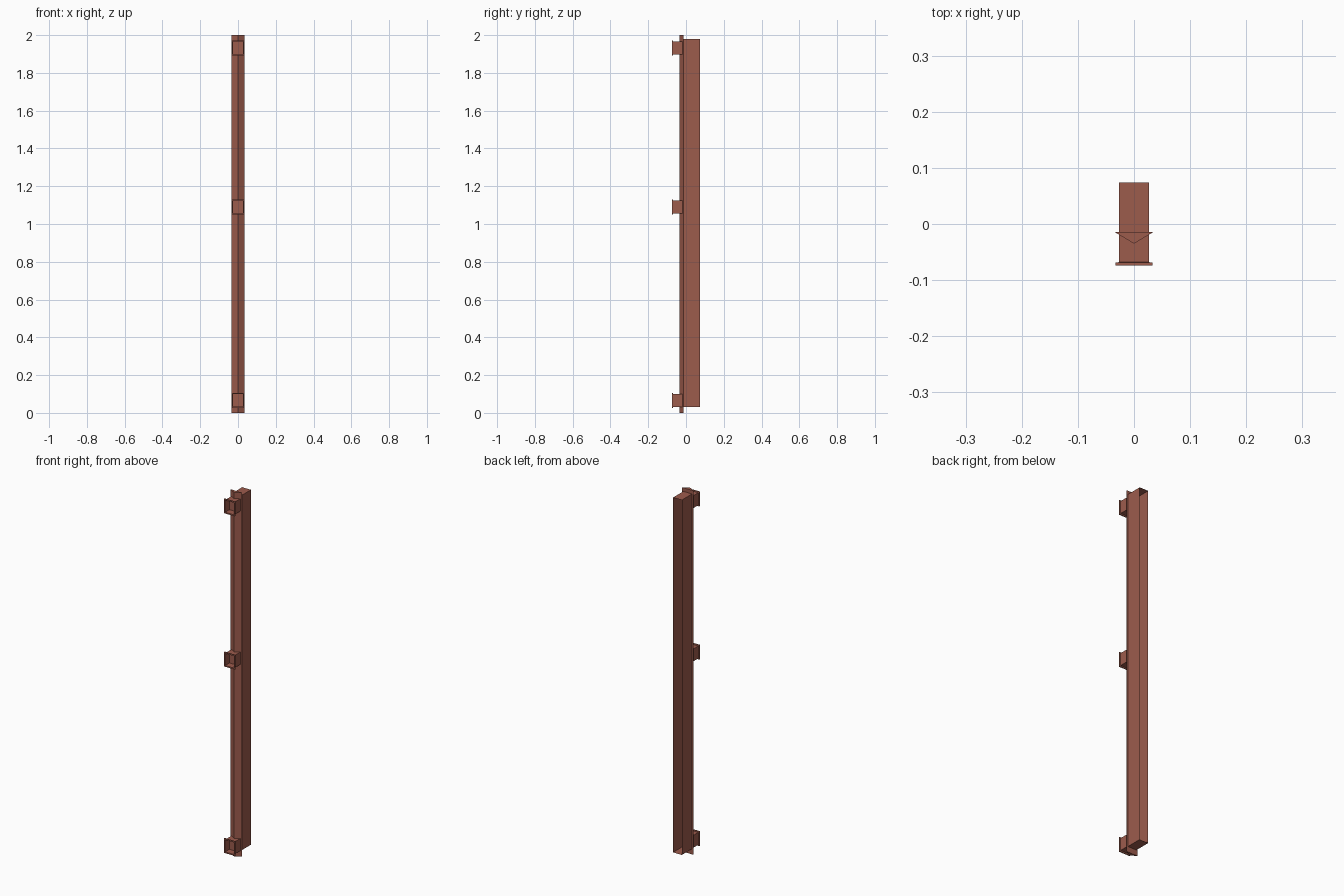
import bpy, bmesh

if "Cube" in bpy.data.objects:
    bpy.data.objects.remove(bpy.data.objects["Cube"])

paint = bpy.data.materials.new("red_brown_paint")
paint.diffuse_color = (0.335, 0.106, 0.073, 1)
paint.use_nodes = True
paint.node_tree.nodes["Principled BSDF"].inputs["Base Color"].default_value = paint.diffuse_color


def finish(name, bm, recalc=True):
    if recalc:
        bmesh.ops.recalc_face_normals(bm, faces=bm.faces)
    me = bpy.data.meshes.new(name)
    bm.to_mesh(me)
    bm.free()
    me.materials.append(paint)
    ob = bpy.data.objects.new(name, me)
    bpy.context.collection.objects.link(ob)
    return ob


# Main post: a channel with closed ends, open at the back
bm = bmesh.new()
bmesh.ops.create_cube(bm, size=1)
for v in bm.verts:
    v.co.x *= 0.053
    v.co.y = 0.074 if v.co.y > 0 else -0.014
    v.co.z = 1.98 if v.co.z > 0 else 0.03
bm.normal_update()
back = [f for f in bm.faces if f.normal.y > 0.9]
bmesh.ops.delete(bm, geom=back, context='FACES_ONLY')
finish("post_channel", bm, False)

# Triangular front strip with a central ridge
bm = bmesh.new()
profile = [(-0.035, -0.014), (0, -0.035), (0.035, -0.014)]
base = bm.faces.new([bm.verts.new((x, y, 0)) for x, y in profile])
ext = bmesh.ops.extrude_face_region(bm, geom=[base], use_keep_orig=True)
for v in ext["geom"]:
    if isinstance(v, bmesh.types.BMVert):
        v.co.z = 2
finish("ridge_strip", bm)


# Hollow square brackets with a flange round the open front
def bracket(name, zc):
    bm = bmesh.new()
    rings = [(0.027, 0.034, -0.014), (0.027, 0.034, -0.068),
             (0.033, 0.040, -0.069), (0.033, 0.040, -0.074),
             (0.026, 0.033, -0.074), (0.026, 0.033, -0.037)]
    loops = [[bm.verts.new((sx * w, y, zc + sz * h))
              for sx, sz in ((-1, -1), (1, -1), (1, 1), (-1, 1))]
             for w, h, y in rings]
    for a, b in zip(loops, loops[1:]):
        for i in range(4):
            j = (i + 1) % 4
            bm.faces.new((a[i], a[j], b[j], b[i]))
    bm.faces.new(loops[-1])
    bm.faces.new(loops[0])
    finish(name, bm)


for label, z in (("lower", 0.066), ("middle", 1.09), ("upper", 1.932)):
    bracket(label + "_bracket", z)
